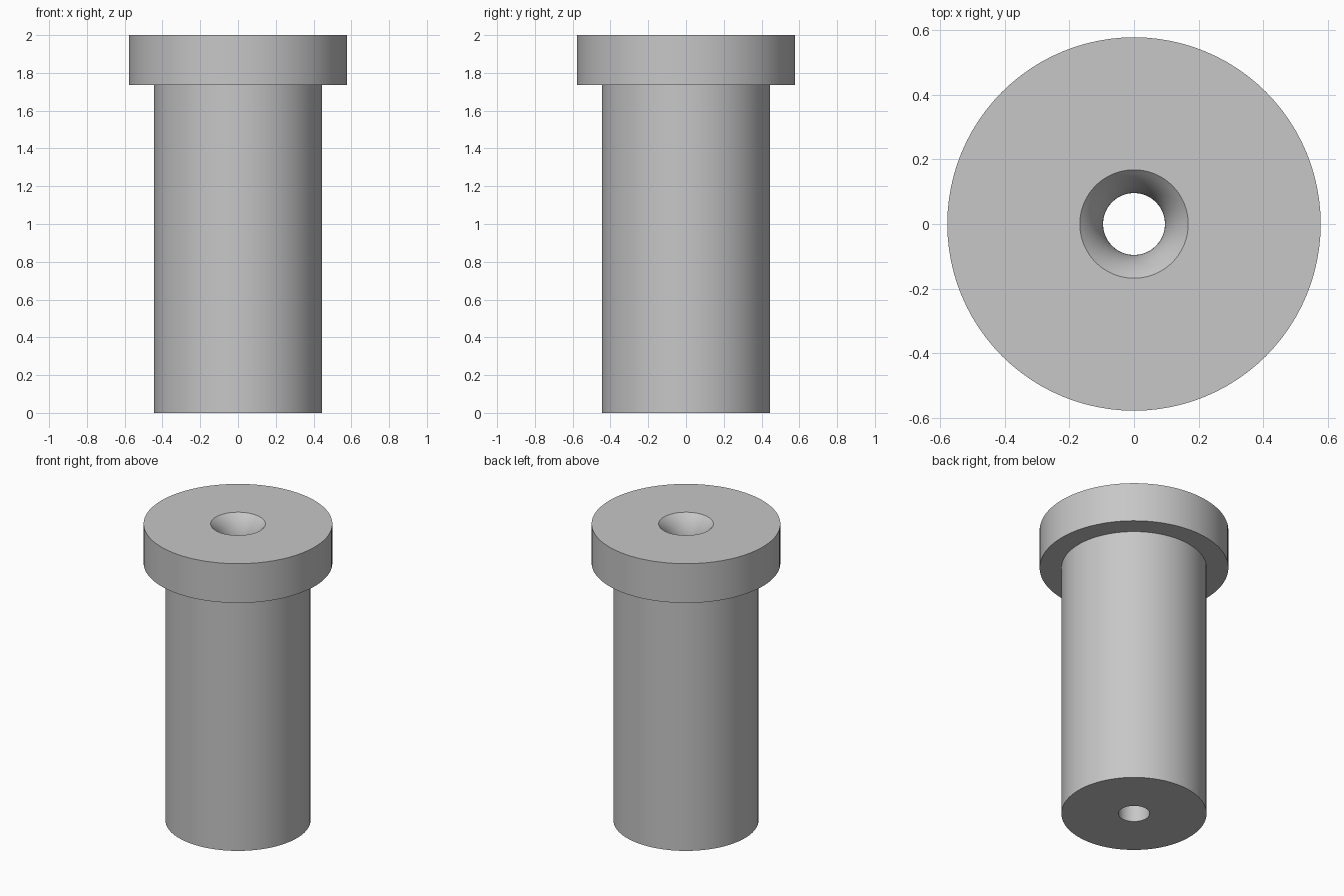
import bpy
import bmesh
from math import acos, cos, sin, tau
from mathutils import Vector

old = bpy.data.objects.get("Cube")
if old:
    bpy.data.objects.remove(old, do_unlink=True)

SEGMENTS = 96
BORE, MOUTH, BODY, HEAD = 0.0955, 0.1675, 0.444, 0.577
HEIGHT, SHOULDER = 2.0, 1.735
LEAD_RADIUS = 0.222

# Plain grey steel
steel = bpy.data.materials.new("grey steel")
steel.use_nodes = True
colour = (0.57, 0.57, 0.57, 1)
steel.diffuse_color = colour
steel.node_tree.nodes["Principled BSDF"].inputs["Base Color"].default_value = colour

# Outer profile: base, shank, shoulder, head
profile = [(BORE, 0), (BODY, 0), (BODY, SHOULDER), (HEAD, SHOULDER), (HEAD, HEIGHT)]

# Rounded lead-in, tangent to the bore and meeting the top at an edge
sweep = acos(1 - (MOUTH - BORE) / LEAD_RADIUS)
start = HEIGHT - LEAD_RADIUS * sin(sweep)
STEPS = 10
for i in range(STEPS, -1, -1):
    a = sweep * i / STEPS
    profile.append((BORE + LEAD_RADIUS * (1 - cos(a)), start + LEAD_RADIUS * sin(a)))

# Turn the closed profile around the z axis
bm = bmesh.new()
verts = [bm.verts.new((r, 0, z)) for r, z in profile]
edges = [bm.edges.new((v, verts[(i + 1) % len(verts)])) for i, v in enumerate(verts)]
bmesh.ops.spin(bm, geom=verts + edges, cent=Vector(), axis=Vector((0, 0, 1)),
               angle=tau, steps=SEGMENTS, use_merge=False)
bmesh.ops.remove_doubles(bm, verts=bm.verts, dist=0.0001)
bmesh.ops.recalc_face_normals(bm, faces=bm.faces)
mesh = bpy.data.meshes.new("headed_bushing")
bm.to_mesh(mesh)
bm.free()
mesh.materials.append(steel)

bushing = bpy.data.objects.new("headed_bushing", mesh)
bpy.context.collection.objects.link(bushing)
bpy.ops.object.select_all(action="DESELECT")
bushing.select_set(True)
bpy.context.view_layer.objects.active = bushing
bpy.ops.object.shade_smooth_by_angle()
